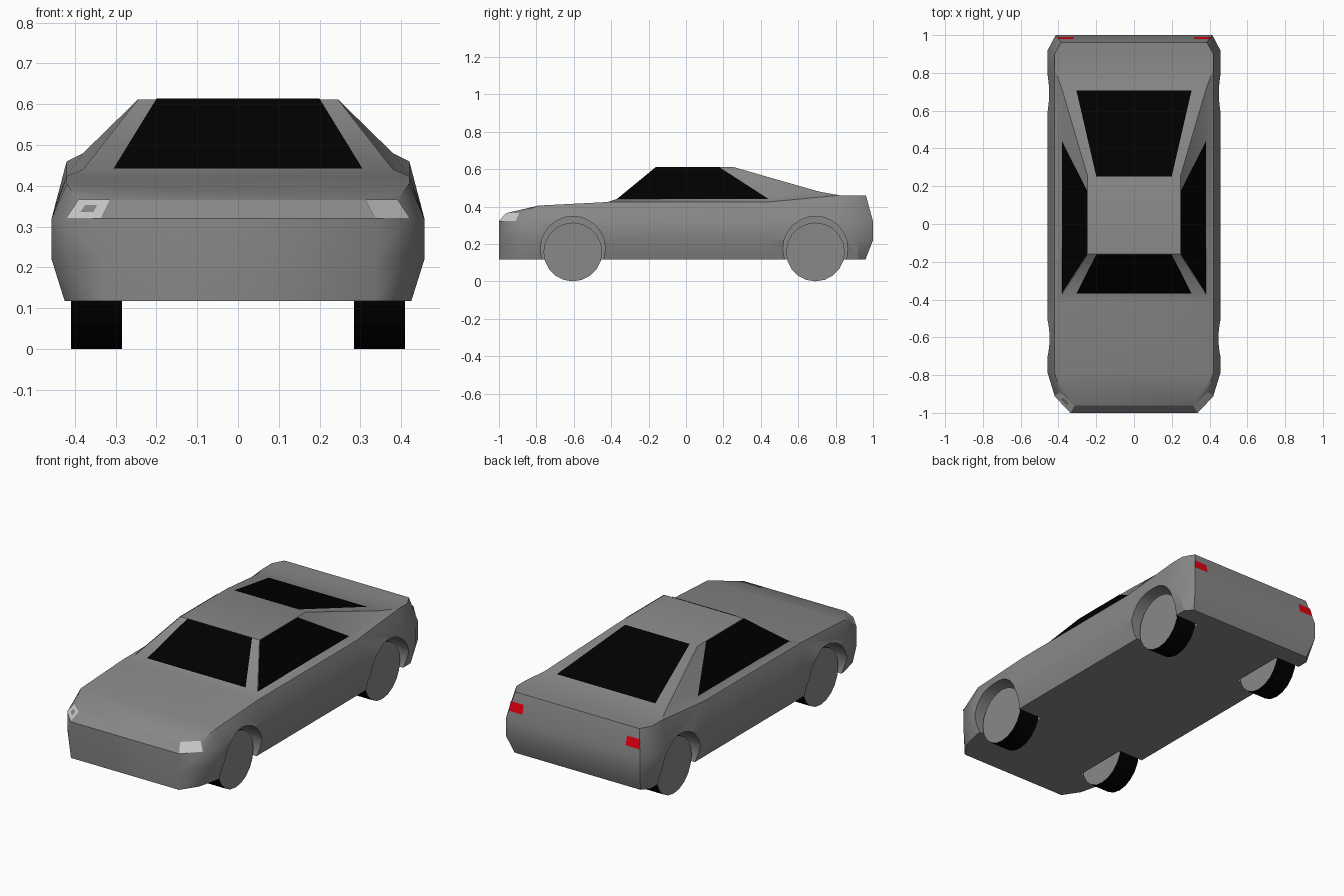
import bpy, bmesh, math
from mathutils import Vector, Matrix

if "Cube" in bpy.data.objects:
    bpy.data.objects.remove(bpy.data.objects["Cube"])


def material(name, rgb):
    m = bpy.data.materials.new(name)
    m.diffuse_color = (*rgb, 1)
    m.use_nodes = True
    m.node_tree.nodes["Principled BSDF"].inputs["Base Color"].default_value = m.diffuse_color
    return m


grey = material("grey", (0.25, 0.25, 0.25))
black = material("black", (0.0, 0.0, 0.0))
red = material("red", (0.8, 0.0, 0.005))
white = material("white", (0.8, 0.8, 0.8))


def to_object(name, bm, mat=None):
    me = bpy.data.meshes.new(name)
    bm.to_mesh(me)
    bm.free()
    ob = bpy.data.objects.new(name, me)
    bpy.context.collection.objects.link(ob)
    me.materials.append(mat or grey)
    return ob


def section(y, x_low, x_mid, top):
    return [(x_low, y, 0.118), (x_mid, y, 0.22), (x_mid, y, 0.32), top]


# Half cross-sections of the lower body, nose to tail: sill, two side points, shoulder
stations = [
    section(-1.0, 0.335, 0.335, (0.313, -0.96, 0.365)),
    section(-0.91, 0.395, 0.42, (0.39, -0.89, 0.365)),
    section(-0.79, 0.425, 0.457, (0.42, -0.79, 0.405)),
    section(-0.42, 0.425, 0.457, (0.42, -0.42, 0.424)),
    section(0.44, 0.425, 0.457, (0.42, 0.44, 0.424)),
    section(0.82, 0.425, 0.457, (0.42, 0.82, 0.46)),
    section(0.92, 0.425, 0.457, (0.42, 0.90, 0.46)),
    section(1.0, 0.39, 0.415, (0.385, 0.962, 0.46)),
]
stations[7][0] = (0.39, 0.96, 0.118)

# Cabin: window base front, base middle, base rear, roof front, roof rear
cabin = [(0.38, -0.37, 0.44), (0.38, 0.44, 0.44), (0.38, 0.71, 0.48),
         (0.245, -0.16, 0.612), (0.245, 0.25, 0.612)]

# Body shell
bm = bmesh.new()
halves = []
for s in (1, -1):
    rows = [[bm.verts.new((s * x, y, z)) for x, y, z in st] for st in stations]
    A, B, C, F, R = cab = [bm.verts.new((s * x, y, z)) for x, y, z in cabin]
    for a, b in zip(rows, rows[1:]):
        for i in range(3):
            bm.faces.new((a[i], b[i], b[i + 1], a[i + 1]))
    sh = [r[3] for r in rows]
    for f in ((sh[0], sh[1], sh[2]), (sh[3], sh[4], B, A), (sh[4], sh[5], C, B),
              (A, B, R, F), (B, C, R)):
        bm.faces.new(f)
    # Strip across the car: front, hood, windscreen, roof, rear window, deck, tail
    strip = rows[0][:3] + [sh[0], sh[2], sh[3], A, F, R, C] + sh[5:] + rows[7][2::-1]
    halves.append((rows, strip))
(r1, p), (r2, q) = halves
for i in range(len(p) - 1):
    bm.faces.new((p[i], p[i + 1], q[i + 1], q[i]))
bm.faces.new([r[0] for r in r1] + [r[0] for r in reversed(r2)])
bmesh.ops.recalc_face_normals(bm, faces=bm.faces)
body = to_object("car_body", bm)


def tube(name, x0, x1, y, z, r, n, caps, walls=True, mat=None):
    bm = bmesh.new()
    m = Matrix.Translation(((x0 + x1) / 2, y, z)) @ Matrix.Rotation(math.pi / 2, 4, 'Y')
    bmesh.ops.create_cone(bm, cap_ends=True, segments=n, radius1=r, radius2=r,
                          depth=abs(x1 - x0), matrix=m)
    drop = [f for f in bm.faces if (len(f.verts) > 4 and not caps)
            or (len(f.verts) == 4 and not walls)]
    bmesh.ops.delete(bm, geom=drop, context='FACES')
    return to_object(name, bm, mat)


# Wheels and wheel arch cutters
for end, y in (("front", -0.605), ("rear", 0.692)):
    for side, s in (("right", 1), ("left", -1)):
        tag = f"{end}_{side}"
        tube("tyre_" + tag, s * 0.284, s * 0.409, y, 0.157, 0.157, 20, False, True, black)
        tube("wheel_discs_" + tag, s * 0.284, s * 0.409, y, 0.157, 0.157, 20, True, False)
        cut = tube("arch_cutter_" + tag, s * 0.27, s * 0.6, y, 0.175, 0.173, 24, True)
        cut.hide_render = True
        cut.hide_set(True)
        mod = body.modifiers.new("arch", 'BOOLEAN')
        mod.operation = 'DIFFERENCE'
        mod.solver = 'EXACT'
        mod.object = cut

# Bake the arches, then smooth the gently curved panels
bpy.context.view_layer.update()
baked = bpy.data.meshes.new_from_object(body.evaluated_get(bpy.context.evaluated_depsgraph_get()))
body.modifiers.clear()
body.data = baked
bpy.context.view_layer.objects.active = body
body.select_set(True)
bpy.ops.object.shade_smooth_by_angle(angle=math.radians(30))
for ob in [o for o in bpy.data.objects if o.name.startswith("arch_cutter")]:
    bpy.data.objects.remove(ob)

# Keep the upright front corners soft
for e in baked.edges:
    if all(abs(abs(baked.vertices[i].co.x) - 0.335) < 0.001 for i in e.vertices):
        a, b = (baked.vertices[i].co for i in e.vertices)
        if a.x * b.x > 0:
            e.use_edge_sharp = False


def panel(name, pts, mat, lift=0.002):
    bm = bmesh.new()
    pts = [Vector(v) for v in pts]
    centre = sum(pts, Vector()) / len(pts)
    n = (pts[2] - pts[0]).cross(pts[3] - pts[1]).normalized()
    if n.dot(centre - Vector((0, centre.y * 0.5, 0.2))) < 0:
        n.negate()
        pts.reverse()
    bm.faces.new([bm.verts.new(v + n * lift) for v in pts])
    return to_object(name, bm, mat)


# Windscreen and rear window
for name, y0, z0, y1 in (("windscreen", -0.367, 0.441, -0.16), ("rear_window", 0.707, 0.481, 0.252)):
    panel(name, [(-0.305, y0, z0), (0.305, y0, z0), (0.2, y1, 0.612), (-0.2, y1, 0.612)], black)

# Side windows, headlights and tail lights
side_parts = [
    ("side_window", [(0.38, -0.367, 0.44), (0.38, 0.44, 0.44),
                     (0.246, 0.175, 0.611), (0.246, -0.16, 0.611)], black),
    ("headlight", [stations[0][2], stations[1][2], stations[1][3], stations[0][3]], white),
    ("tail_light", [(0.32, 0.989, 0.36), (0.406, 0.989, 0.36),
                    (0.4, 0.977, 0.41), (0.32, 0.977, 0.41)], red),
]
for name, pts, mat in side_parts:
    for side, s in (("right", 1), ("left", -1)):
        panel(f"{name}_{side}", [(s * x, y, z) for x, y, z in pts], mat)
